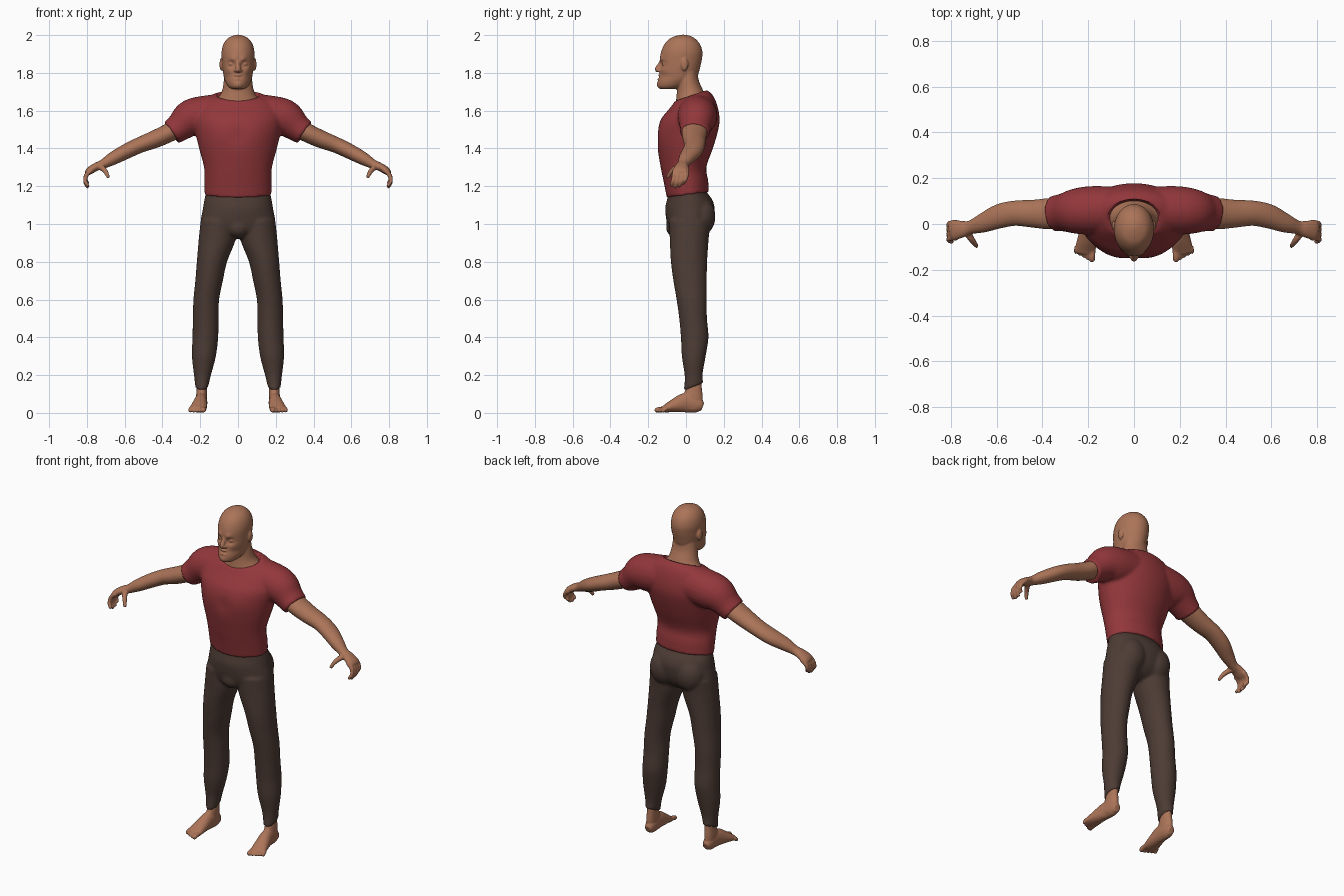
import bpy, bmesh, math
from mathutils import Vector, Matrix

cube = bpy.data.objects.get("Cube")
if cube:
    bpy.data.objects.remove(cube, do_unlink=True)


def material(name, rgb):
    mat = bpy.data.materials.new(name)
    mat.use_nodes = True
    color = (*rgb, 1)
    mat.diffuse_color = color
    shader = mat.node_tree.nodes["Principled BSDF"]
    shader.inputs["Base Color"].default_value = color
    shader.inputs["Roughness"].default_value = 0.7
    return mat


skin = material("skin brown", (0.41, 0.175, 0.098))
red_cloth = material("red cloth", (0.29, 0.038, 0.043))
dark_cloth = material("dark brown cloth", (0.075, 0.045, 0.035))


def refine(rows, steps=5):
    """Pass a smooth curve through rows of numbers."""
    pts = [Vector(r) for r in rows]
    pts = [pts[0]] + pts + [pts[-1]]
    out = []
    for a, b, c, d in zip(pts, pts[1:], pts[2:], pts[3:]):
        for i in range(steps):
            t = i / steps
            out.append(b + (c - a) * (t / 2) + (a * 2 - b * 5 + c * 4 - d) * (t * t / 2)
                       + (b * 3 - a - c * 3 + d) * (t ** 3 / 2))
    return out + [pts[-1]]


def skin_rings(bm, rings, sides):
    """Join rings given as (centre, first axis, second axis)."""
    loops = []
    for centre, u, v in rings:
        angles = [math.tau * i / sides for i in range(sides)]
        loops.append([bm.verts.new(centre + u * math.cos(a) + v * math.sin(a)) for a in angles])
    for low, high in zip(loops, loops[1:]):
        for i in range(sides):
            j = (i + 1) % sides
            bm.faces.new((low[i], low[j], high[j], high[i]))
    bm.faces.new(loops[0][::-1])
    bm.faces.new(loops[-1])


def column(bm, rows, sides=40):
    """Upright form: z, x min, x max, y front, y back, slope from front to back."""
    rings = []
    for z, x0, x1, y0, y1, slope in refine(rows):
        depth = (y1 - y0) / 2
        rings.append((Vector(((x0 + x1) / 2, (y0 + y1) / 2, z)),
                      Vector(((x1 - x0) / 2, 0, 0)), Vector((0, depth, depth * slope))))
    skin_rings(bm, rings, sides)


def centred(bm, rows, sides=40):
    """Upright symmetric form: z, half width, y front, y back, slope."""
    column(bm, [(z, -w, w, y0, y1, s) for z, w, y0, y1, s in rows], sides)


def tube(bm, rows, across, sides=24):
    """Limb along a path: x, y, z, radius across, radius through."""
    path, rings = refine(rows), []
    across = Vector(across)
    for i, row in enumerate(path):
        along = path[min(i + 1, len(path) - 1)].to_3d() - path[max(i - 1, 0)].to_3d()
        through = along.cross(across).normalized()
        side = through.cross(along).normalized()
        rings.append((row.to_3d(), side * row[3], through * row[4]))
    skin_rings(bm, rings, sides)


def ball(bm, centre, radii):
    bmesh.ops.create_uvsphere(bm, u_segments=24, v_segments=16, radius=1,
                              matrix=Matrix.Translation(centre) @ Matrix.Diagonal((*radii, 1)))


def push_front(bm, spots):
    """Move the front surface around x, z by an amount along y, on both sides."""
    for v in bm.verts:
        if v.co.y < -0.03:
            x, z = abs(v.co.x), v.co.z
            v.co.y += sum(dy * math.exp(-((x - sx) ** 2 + (z - sz) ** 2) / r ** 2)
                          for sx, sz, r, dy in spots)


def finish(name, bm, mat, voxel, smoothing, mirror=True):
    """Fuse overlapping forms into one smooth surface."""
    bmesh.ops.recalc_face_normals(bm, faces=bm.faces)
    mesh = bpy.data.meshes.new(name)
    bm.to_mesh(mesh)
    bm.free()
    mesh.shade_smooth()
    mesh.materials.append(mat)
    obj = bpy.data.objects.new(name, mesh)
    bpy.context.collection.objects.link(obj)
    if mirror:
        obj.modifiers.new("mirror", "MIRROR").use_mirror_merge = False
    fuse = obj.modifiers.new("fuse", "REMESH")
    fuse.mode = "VOXEL"
    fuse.voxel_size = voxel
    fuse.use_smooth_shade = True
    soft = obj.modifiers.new("soften", "SMOOTH")
    soft.factor = 0.5
    soft.iterations = smoothing
    return obj


# Head, neck and face
bm = bmesh.new()
centred(bm, [(1.715, .035, -.135, -.05, 0), (1.73, .054, -.148, 0, 0), (1.76, .07, -.148, .045, 0),
             (1.79, .077, -.14, .064, 0), (1.83, .083, -.137, .075, 0), (1.87, .086, -.138, .084, 0),
             (1.91, .087, -.132, .087, 0), (1.95, .078, -.115, .075, 0), (1.98, .058, -.088, .05, 0),
             (1.995, .032, -.055, .025, 0), (2.002, .008, -.025, -.005, 0)], 64)
push_front(bm, [(.034, 1.846, .016, .016), (.03, 1.874, .015, -.008), (.052, 1.815, .02, -.006),
                (0, 1.777, .014, .01), (0, 1.735, .02, -.006), (.06, 1.775, .02, .005)])
centred(bm, [(1.58, .16, -.04, .12, 0), (1.64, .135, -.055, .11, .2), (1.675, .1, -.052, .098, .2),
             (1.71, .083, -.048, .086, .1), (1.76, .075, -.046, .068, 0), (1.81, .07, -.04, .06, 0)])
tube(bm, [(0, -.126, 1.868, .008, .01), (0, -.14, 1.842, .011, .011),
          (0, -.15, 1.82, .014, .015), (0, -.146, 1.805, .012, .009)], (1, 0, 0))
for z, y in ((1.788, -.138), (1.766, -.141)):
    ball(bm, (0, y, z), (.022, .01, .006))
for side in (-1, 1):
    ball(bm, (side * .013, -.142, 1.812), (.009, .012, .008))
    ball(bm, (side * .036, -.114, 1.846), (.015, .013, .009))
    ball(bm, (side * .087, -.008, 1.845), (.011, .02, .034))
finish("head_and_neck", bm, skin, .005, 2, mirror=False)

# Shirt: torso and short sleeves
bm = bmesh.new()
centred(bm, [(1.155, .177, -.102, .122, .14), (1.22, .178, -.115, .117, .1), (1.3, .18, -.134, .108, 0),
             (1.4, .206, -.15, .142, 0), (1.48, .225, -.15, .166, 0), (1.55, .238, -.134, .178, 0),
             (1.61, .225, -.1, .167, .1), (1.655, .19, -.074, .142, .25), (1.68, .13, -.06, .11, .35)], 48)
push_front(bm, [(.1, 1.49, .07, -.006), (0, 1.46, .04, .006)])
tube(bm, [(.03, .06, 1.59, .1, .105), (.17, .06, 1.574, .106, .106), (.25, .056, 1.558, .1, .1),
          (.31, .05, 1.513, .083, .077), (.352, .045, 1.482, .078, .067)], (0, 1, 0))
shirt = finish("shirt", bm, red_cloth, .009, 3)

# Neck opening of the shirt
bm = bmesh.new()
ball(bm, (0, .02, 1.72), (.128, .09, .092))
cutter = finish("neck_opening_cutter", bm, red_cloth, .01, 0, mirror=False)
cutter.modifiers.clear()
cutter.hide_render = True
cutter.hide_set(True)
cutter.display_type = "WIRE"
cut = shirt.modifiers.new("neck opening", "BOOLEAN")
cut.operation = "DIFFERENCE"
cut.object = cutter

# Arms and hands
bm = bmesh.new()
tube(bm, [(.26, .05, 1.54, .06, .055), (.36, .045, 1.486, .068, .05), (.44, .045, 1.449, .061, .047),
          (.52, .047, 1.418, .055, .042), (.59, .033, 1.385, .053, .04), (.66, .004, 1.348, .042, .035),
          (.715, -.015, 1.317, .03, .025), (.75, -.022, 1.303, .037, .022),
          (.785, -.027, 1.282, .044, .02), (.8, -.03, 1.268, .04, .014)], (0, 1, 0))
for i in range(4):
    y = .006 - i * .022
    tip = 1.192 + (.02, .004, 0, .008)[i]
    tube(bm, [(.775, y, 1.285, .013, .013), (.802, y - .003, 1.26, .012, .012),
              (.809, y - .009, (tip + 1.26) / 2, .011, .011), (.803, y - .015, tip + .015, .01, .01),
              (.792, y - .019, tip, .008, .008)], (0, 1, 0), 12)
tube(bm, [(.735, -.025, 1.305, .018, .018), (.715, -.058, 1.293, .015, .015),
          (.698, -.082, 1.272, .012, .012), (.686, -.098, 1.245, .009, .009)], (1, 0, 0), 12)
finish("arms_and_hands", bm, skin, .0055, 2)

# Trousers: hips, seat and legs
bm = bmesh.new()
centred(bm, [(1.21, .16, -.085, .095, 0), (1.165, .17, -.092, .113, 0), (1.13, .178, -.1, .138, 0),
             (1.08, .186, -.11, .152, 0), (1.0, .197, -.1, .138, 0), (.95, .16, -.08, .1, 0),
             (.925, .06, -.05, .05, 0)])
ball(bm, (0, -.06, .985), (.06, .046, .055))
ball(bm, (.085, .08, 1.04), (.085, .076, .1))
column(bm, [(1.02, .005, .197, -.09, .13, 0), (.92, .012, .208, -.086, .12, 0),
            (.8, .058, .218, -.08, .112, 0), (.7, .08, .226, -.067, .11, 0),
            (.6, .1, .236, -.05, .11, 0), (.5, .103, .239, -.036, .111, 0),
            (.4, .105, .241, -.027, .119, 0), (.3, .117, .244, -.022, .104, 0),
            (.2, .143, .233, -.007, .088, .1), (.138, .158, .226, -.012, .092, .4)])
finish("trousers", bm, dark_cloth, .009, 3)

# Bare feet and toes
bm = bmesh.new()
column(bm, [(.22, .163, .215, .01, .078, 0), (.14, .165, .218, .002, .083, 0),
            (.08, .165, .222, -.02, .089, 0), (.02, .168, .22, -.02, .085, 0)])
tube(bm, [(.193, .088, .032, .02, .022), (.193, .06, .042, .029, .042), (.196, 0, .054, .034, .052),
          (.204, -.06, .039, .041, .037), (.211, -.105, .024, .045, .022),
          (.213, -.128, .017, .04, .014)], (1, 0, 0))
for i in range(5):
    x = .181 + i * .0175
    tip = -.163 + i * .009
    r = .0135 if i == 0 else .01
    tube(bm, [(x, -.1, .022, r, r), (x + .001, (tip - .1) / 2, .02, r, r),
              (x + .002, tip + .008, r + .001, r, r), (x + .002, tip - .003, r, r / 2, r / 2)],
         (1, 0, 0), 12)
finish("feet", bm, skin, .005, 2)
